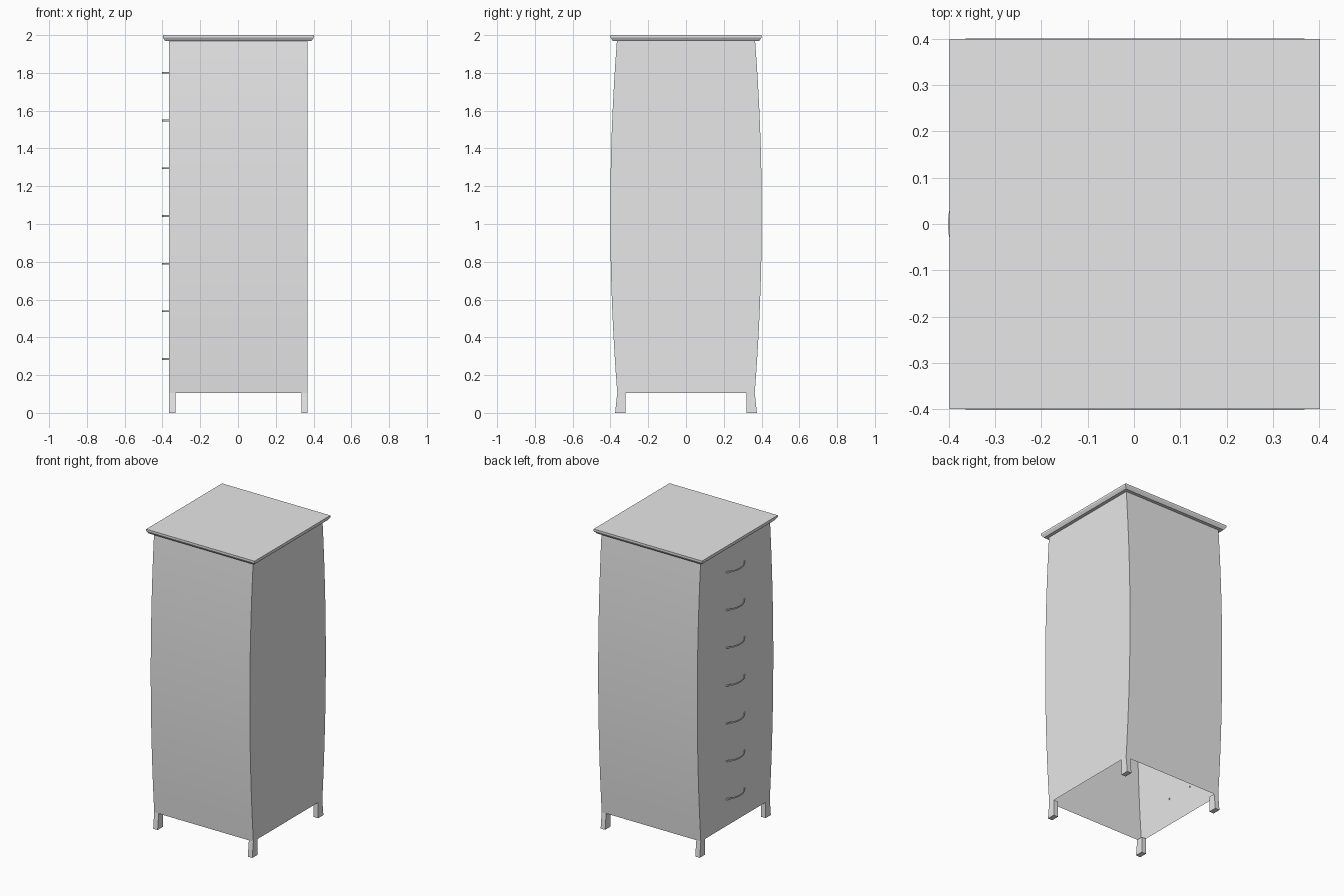
import bpy, bmesh, math

cube = bpy.data.objects.get("Cube")
if cube:
    bpy.data.objects.remove(cube, do_unlink=True)

GREY = (0.8, 0.8, 0.8, 1.0)
mat = bpy.data.materials.new("light grey")
mat.use_nodes = True
mat.diffuse_color = GREY
mat.node_tree.nodes["Principled BSDF"].inputs["Base Color"].default_value = GREY

CX = 0.002          # the case sits slightly off centre because of the handles
HALF_X = 0.366      # half width of the case
LEG_TOP = 0.105
CASE_TOP = 1.975


def loft(name, rings, caps=True, closed=False, smooth=False):
    """Skin four-cornered rings into one object."""
    bm = bmesh.new()
    loops = [[bm.verts.new(p) for p in ring] for ring in rings]
    for a, b in zip(loops, loops[1:]):
        for i in range(4):
            j = (i + 1) % 4
            bm.faces.new((a[i], a[j], b[j], b[i]))
    if caps:
        bm.faces.new(loops[0][::-1])
        bm.faces.new(loops[-1])
        bmesh.ops.recalc_face_normals(bm, faces=bm.faces)
    mesh = bpy.data.meshes.new(name)
    bm.to_mesh(mesh)
    bm.free()
    mesh.materials.append(mat)
    obj = bpy.data.objects.new(name, mesh)
    bpy.context.collection.objects.link(obj)
    if smooth:
        bpy.ops.object.select_all(action='DESELECT')
        bpy.context.view_layer.objects.active = obj
        obj.select_set(True)
        bpy.ops.object.shade_smooth_by_angle(angle=math.radians(30))
    return obj


def rect(x0, x1, y0, y1, z):
    return [(x0, y0, z), (x1, y0, z), (x1, y1, z), (x0, y1, z)]


def bulge(z):
    """Half depth of the bowed case at height z."""
    return 0.401 - 0.036 * ((z - 1.05) / 0.93) ** 2


# Bowed case, an open shell underneath
levels = [LEG_TOP + (CASE_TOP - LEG_TOP) * i / 16 for i in range(17)]
loft("case", [rect(CX - HALF_X, CX + HALF_X, -bulge(z), bulge(z), z) for z in levels],
     caps=False, smooth=True)

# Top slab with a slanted edge
loft("top_slab", [rect(CX - h, CX + h, -h, h, z)
                  for h, z in ((0.388, 1.97), (0.4, 1.988), (0.4, 2.0))])

# Four legs flaring out at the foot
for side, sx in (("right", -1), ("left", 1)):
    for end, sy in (("front", -1), ("back", 1)):
        rings = []
        for outer, z in ((0.375, 0.0), (0.369, 0.06), (bulge(LEG_TOP), LEG_TOP)):
            xs = sorted((CX + sx * 0.333, CX + sx * HALF_X))
            ys = sorted((sy * 0.32, sy * outer))
            rings.append(rect(*xs, *ys, z))
        loft(f"{end}_{side}_leg", rings)

# Seven thin bow handles on the drawer side
WIDTH, DEPTH, THICK, HEIGHT = 0.1, 0.038, 0.005, 0.009
radius = (WIDTH ** 2 + DEPTH ** 2) / (2 * DEPTH)
sweep = math.asin(WIDTH / radius)
centre_x = -0.402 + radius
for n in range(7):
    z = 0.285 + n * 0.2525
    rings = []
    for i in range(13):
        a = sweep * (i / 6 - 1)
        rings.append([(centre_x - r * math.cos(a), r * math.sin(a), z + dz)
                      for r, dz in ((radius, -HEIGHT / 2), (radius, HEIGHT / 2),
                                    (radius - THICK, HEIGHT / 2), (radius - THICK, -HEIGHT / 2))])
    loft(f"handle_{n + 1}", rings, smooth=True)
